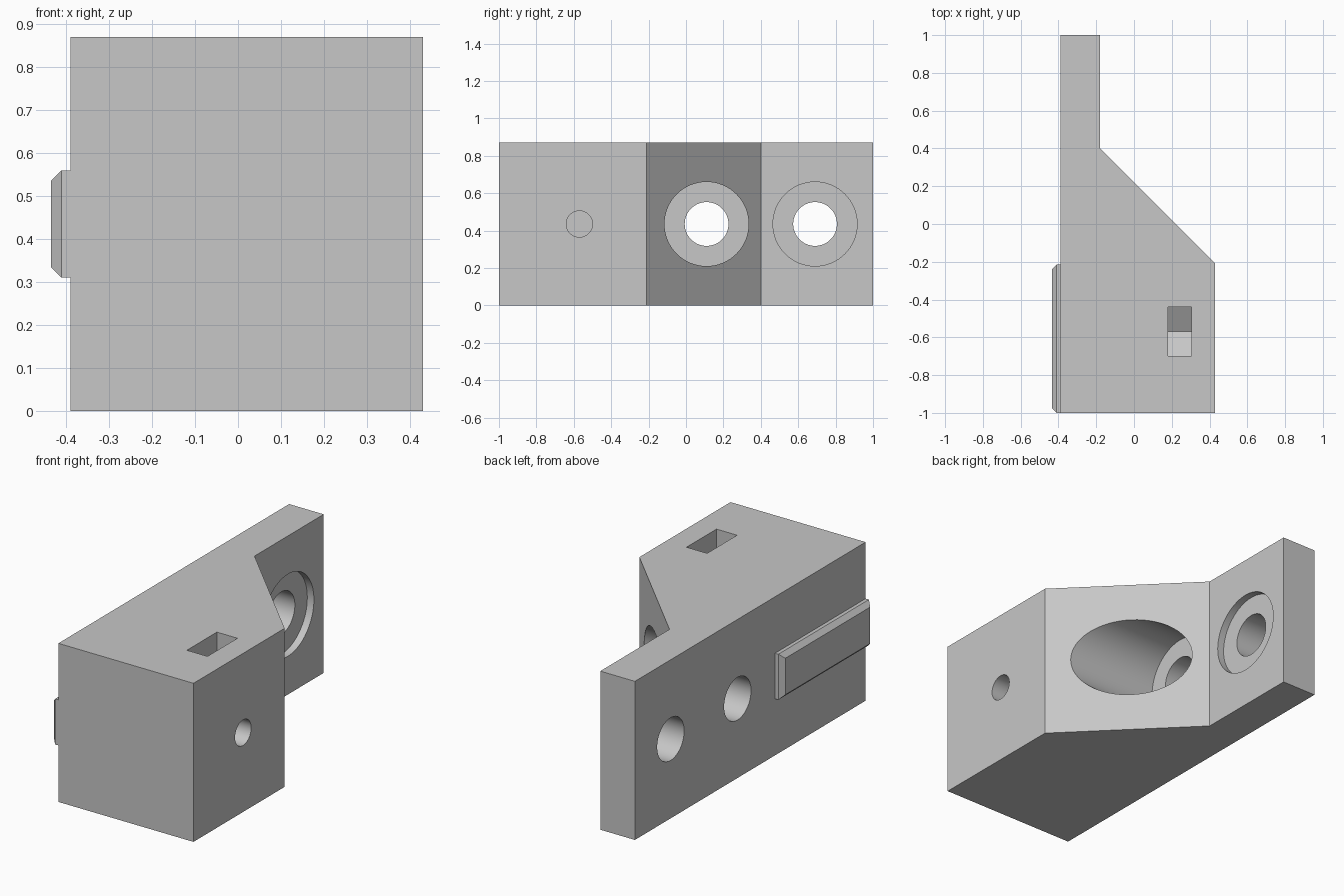
import bpy, bmesh, math
from mathutils import Vector

if "Cube" in bpy.data.objects:
    bpy.data.objects.remove(bpy.data.objects["Cube"])

HEIGHT = 0.87
MID = HEIGHT / 2

grey = bpy.data.materials.new("light grey")
grey.use_nodes = True
colour = (0.57, 0.57, 0.57, 1)
grey.diffuse_color = colour
grey.node_tree.nodes["Principled BSDF"].inputs["Base Color"].default_value = colour


def prism(name, points, direction):
    """Extrude a planar outline along a direction."""
    bm = bmesh.new()
    face = bm.faces.new([bm.verts.new(p) for p in points])
    new = bmesh.ops.extrude_face_region(bm, geom=[face])["geom"]
    bmesh.ops.translate(bm, vec=Vector(direction),
                        verts=[v for v in new if isinstance(v, bmesh.types.BMVert)])
    bmesh.ops.recalc_face_normals(bm, faces=bm.faces)
    mesh = bpy.data.meshes.new(name)
    bm.to_mesh(mesh)
    bm.free()
    mesh.materials.append(grey)
    obj = bpy.data.objects.new(name, mesh)
    bpy.context.collection.objects.link(obj)
    return obj


def bore(y, radius, x0, x1, sides=64):
    """Round cutter running along x."""
    ring = [(x0, y + radius * math.cos(a), MID + radius * math.sin(a))
            for a in (2 * math.pi * i / sides for i in range(sides))]
    return prism("bore_cutter", ring, (x1 - x0, 0, 0))


def cut(obj, cutter):
    bpy.context.view_layer.objects.active = obj
    mod = obj.modifiers.new("cut", 'BOOLEAN')
    mod.operation, mod.solver, mod.object = 'DIFFERENCE', 'EXACT', cutter
    bpy.ops.object.modifier_apply(modifier=mod.name)
    bpy.data.objects.remove(cutter)


# Main block with sloped shoulder and thin rear plate
outline = [(-0.39, -1), (0.43, -1), (0.43, -0.21), (-0.18, 0.4), (-0.18, 1), (-0.39, 1)]
body = prism("bracket_body", [(x, y, 0) for x, y in outline], (0, 0, HEIGHT))

# Two counterbored through holes
for y in (0.11, 0.69):
    cut(body, bore(y, 0.225, -0.22, 0.6))
    cut(body, bore(y, 0.117, -0.6, 0.0))

# Side screw hole
cut(body, bore(-0.57, 0.07, 0.0, 0.6))

# Nut slot, open at the top with a pointed hexagonal bottom
half = 0.13
side = 2 * half / math.sqrt(3)
slot = [(-half, 1), (-half, MID - side / 2), (0, MID - side), (half, MID - side / 2), (half, 1)]
cut(body, prism("slot_cutter", [(0.18, y - 0.57, z) for y, z in slot], (0.125, 0, 0)))

# Locating rail with chamfered outer edges
rail = prism("locating_rail",
             [(-0.39, y, z) for y, z in ((-1, 0.31), (-0.215, 0.31), (-0.215, 0.56), (-1, 0.56))],
             (-0.045, 0, 0))
bm = bmesh.new()
bm.from_mesh(rail.data)
outer = [e for e in bm.edges if all(v.co.x < -0.42 for v in e.verts)]
bmesh.ops.bevel(bm, geom=outer, offset=0.025, segments=1, affect='EDGES')
bm.to_mesh(rail.data)
bm.free()

# Smooth bores with crisp edges
bpy.ops.object.select_all(action='DESELECT')
body.select_set(True)
bpy.context.view_layer.objects.active = body
bpy.ops.object.shade_smooth_by_angle(angle=math.radians(25))
